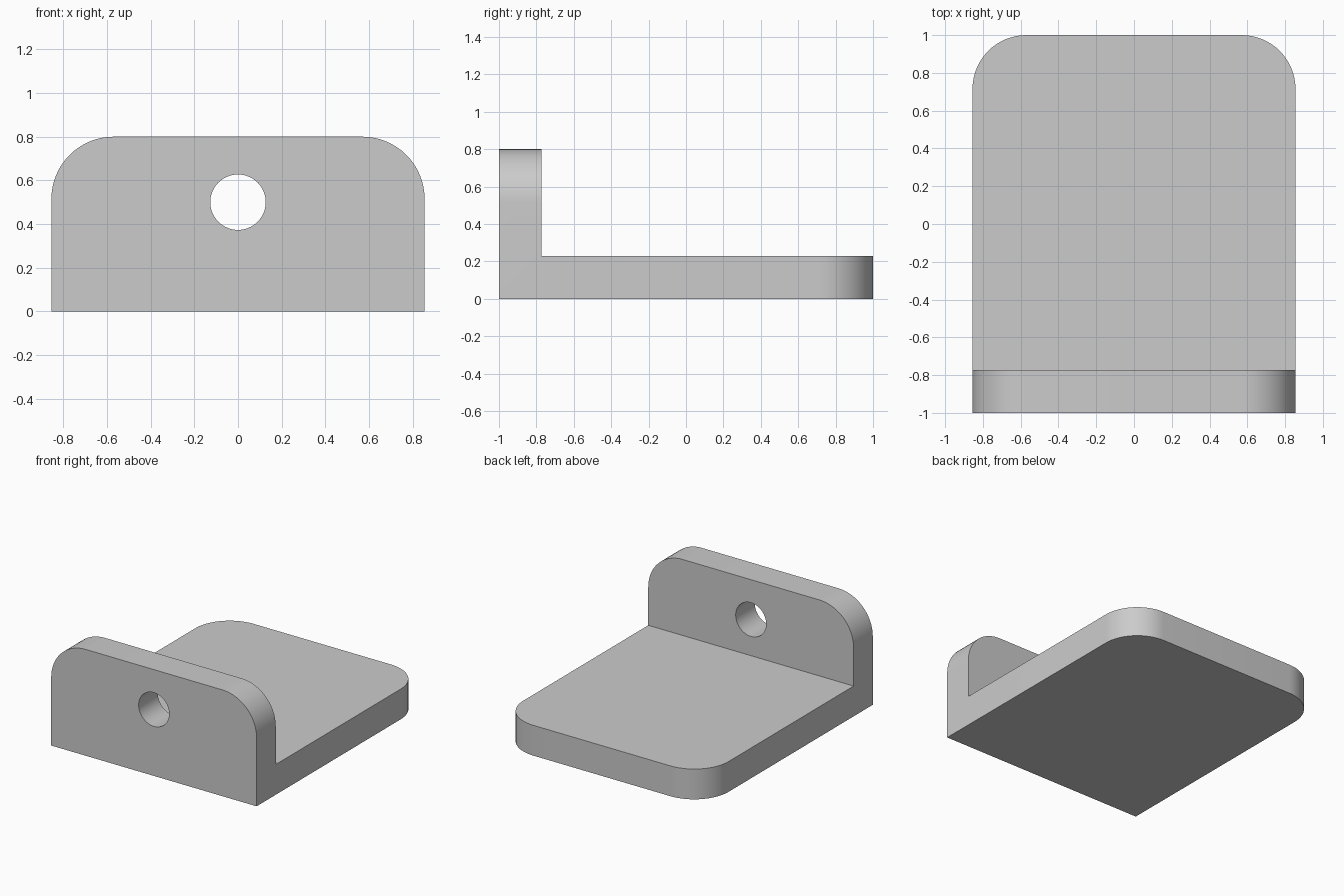
import bpy
import bmesh
import math

HALF_W, HALF_L = 0.855, 1.0
THICK, HEIGHT = 0.228, 0.8
CORNER, HOLE_R, HOLE_Z = 0.285, 0.127, 0.5

default = bpy.data.objects.get("Cube")
if default:
    bpy.data.objects.remove(default, do_unlink=True)

# Plain grey
grey = bpy.data.materials.new("light_grey")
grey.use_nodes = True
colour = (0.6, 0.6, 0.6, 1.0)
grey.diffuse_color = colour
grey.node_tree.nodes["Principled BSDF"].inputs["Base Color"].default_value = colour

# L-shaped side profile (y, z), extruded across the width
profile = [(-HALF_L, 0), (HALF_L, 0), (HALF_L, THICK),
           (THICK - HALF_L, THICK), (THICK - HALF_L, HEIGHT), (-HALF_L, HEIGHT)]
bm = bmesh.new()
side = bm.faces.new([bm.verts.new((-HALF_W, y, z)) for y, z in profile])
extruded = bmesh.ops.extrude_face_region(bm, geom=[side], use_keep_orig=True)
new_verts = [v for v in extruded["geom"] if isinstance(v, bmesh.types.BMVert)]
bmesh.ops.translate(bm, verts=new_verts, vec=(2 * HALF_W, 0, 0))
bmesh.ops.recalc_face_normals(bm, faces=bm.faces)


# Round the free corners of the base plate and the upright plate
def is_free_corner(edge):
    a, b = (v.co for v in edge.verts)
    if abs(a.x - b.x) > 0.01:
        return False
    at_back = min(a.y, b.y) > HALF_L - 0.01
    at_top = min(a.z, b.z) > HEIGHT - 0.01
    return at_back or at_top


bmesh.ops.bevel(bm, geom=[e for e in bm.edges if is_free_corner(e)],
                offset=CORNER, offset_type='OFFSET', segments=16,
                profile=0.5, affect='EDGES')
mesh = bpy.data.meshes.new("angle_bracket")
bm.to_mesh(mesh)
bm.free()
mesh.materials.append(grey)
bracket = bpy.data.objects.new("angle_bracket", mesh)
bpy.context.collection.objects.link(bracket)

# Round hole through the upright plate
bpy.ops.mesh.primitive_cylinder_add(
    vertices=64, radius=HOLE_R, depth=3 * THICK,
    location=(0, THICK / 2 - HALF_L, HOLE_Z), rotation=(math.pi / 2, 0, 0))
cutter = bpy.context.object
cutter.name = "hole_cutter"
cutter.hide_render = True
cutter.data.materials.append(grey)

cut = bracket.modifiers.new("hole", 'BOOLEAN')
cut.operation = 'DIFFERENCE'
cut.solver = 'EXACT'
cut.object = cutter
bpy.ops.object.select_all(action='DESELECT')
bracket.select_set(True)
bpy.context.view_layer.objects.active = bracket
bpy.ops.object.modifier_apply(modifier=cut.name)
bpy.data.objects.remove(cutter, do_unlink=True)

# Smooth curved walls, crisp edges
bpy.ops.object.shade_smooth_by_angle(angle=math.radians(30))
